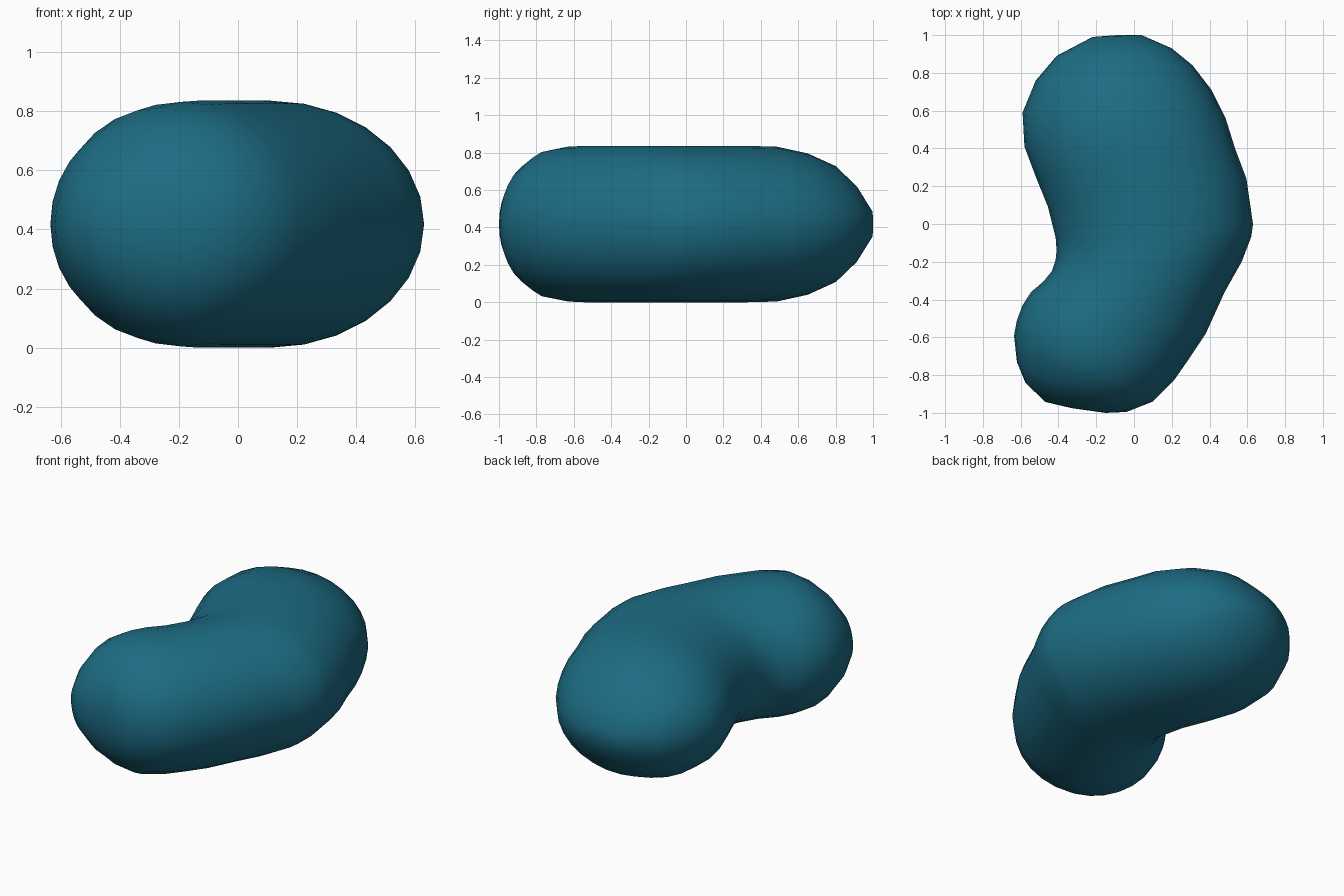
import bpy, bmesh, math
from mathutils import Vector

if "Cube" in bpy.data.objects:
    bpy.data.objects.remove(bpy.data.objects["Cube"])

SEGS = 28
MID = 0.418

# Sections along the bent body: inner outline x, y, outer outline x, y, half height
SECTIONS = [
    (-0.22, 0.99, 0.04, 1.00, 0.07),
    (-0.41, 0.89, 0.20, 0.93, 0.205),
    (-0.52, 0.76, 0.31, 0.84, 0.31),
    (-0.59, 0.59, 0.41, 0.71, 0.378),
    (-0.58, 0.41, 0.485, 0.56, 0.414),
    (-0.52, 0.25, 0.535, 0.40, 0.418),
    (-0.455, 0.09, 0.595, 0.24, 0.418),
    (-0.415, -0.07, 0.63, 0.00, 0.418),
    (-0.41, -0.14, 0.62, -0.07, 0.418),
    (-0.415, -0.19, 0.57, -0.20, 0.418),
    (-0.435, -0.25, 0.48, -0.36, 0.418),
    (-0.48, -0.305, 0.38, -0.58, 0.418),
    (-0.545, -0.36, 0.28, -0.73, 0.418),
    (-0.59, -0.43, 0.21, -0.83, 0.414),
    (-0.62, -0.51, 0.10, -0.94, 0.395),
    (-0.635, -0.59, -0.04, -0.995, 0.34),
    (-0.62, -0.73, -0.15, -1.00, 0.26),
    (-0.575, -0.84, -0.33, -0.975, 0.15),
]

# Bean body: elliptical rings lofted between the two outlines
bm = bmesh.new()
rings = []
for lx, ly, rx, ry, h in SECTIONS:
    a, b = Vector((lx, ly, MID)), Vector((rx, ry, MID))
    centre, half = (a + b) / 2, (b - a) / 2
    ring = []
    for i in range(SEGS):
        t = math.tau * i / SEGS
        ring.append(bm.verts.new(centre + half * math.cos(t) + Vector((0, 0, h * math.sin(t)))))
    rings.append(ring)
for r0, r1 in zip(rings, rings[1:]):
    for i in range(SEGS):
        j = (i + 1) % SEGS
        bm.faces.new((r0[i], r0[j], r1[j], r1[i]))

# Rounded end tips
for ring, tip in ((rings[0], (-0.09, 1.0, MID)), (rings[-1], (-0.47, -0.942, MID))):
    v = bm.verts.new(tip)
    for i in range(SEGS):
        bm.faces.new((ring[i], ring[(i + 1) % SEGS], v))
bmesh.ops.recalc_face_normals(bm, faces=bm.faces)
for f in bm.faces:
    f.smooth = True
mesh = bpy.data.meshes.new("bean_body")
bm.to_mesh(mesh)
bm.free()
body = bpy.data.objects.new("bean_body", mesh)
bpy.context.collection.objects.link(body)

# Teal skin
mat = bpy.data.materials.new("teal")
mat.diffuse_color = (0.012, 0.15, 0.23, 1)
mat.use_nodes = True
mat.node_tree.nodes["Principled BSDF"].inputs["Base Color"].default_value = mat.diffuse_color
mesh.materials.append(mat)
